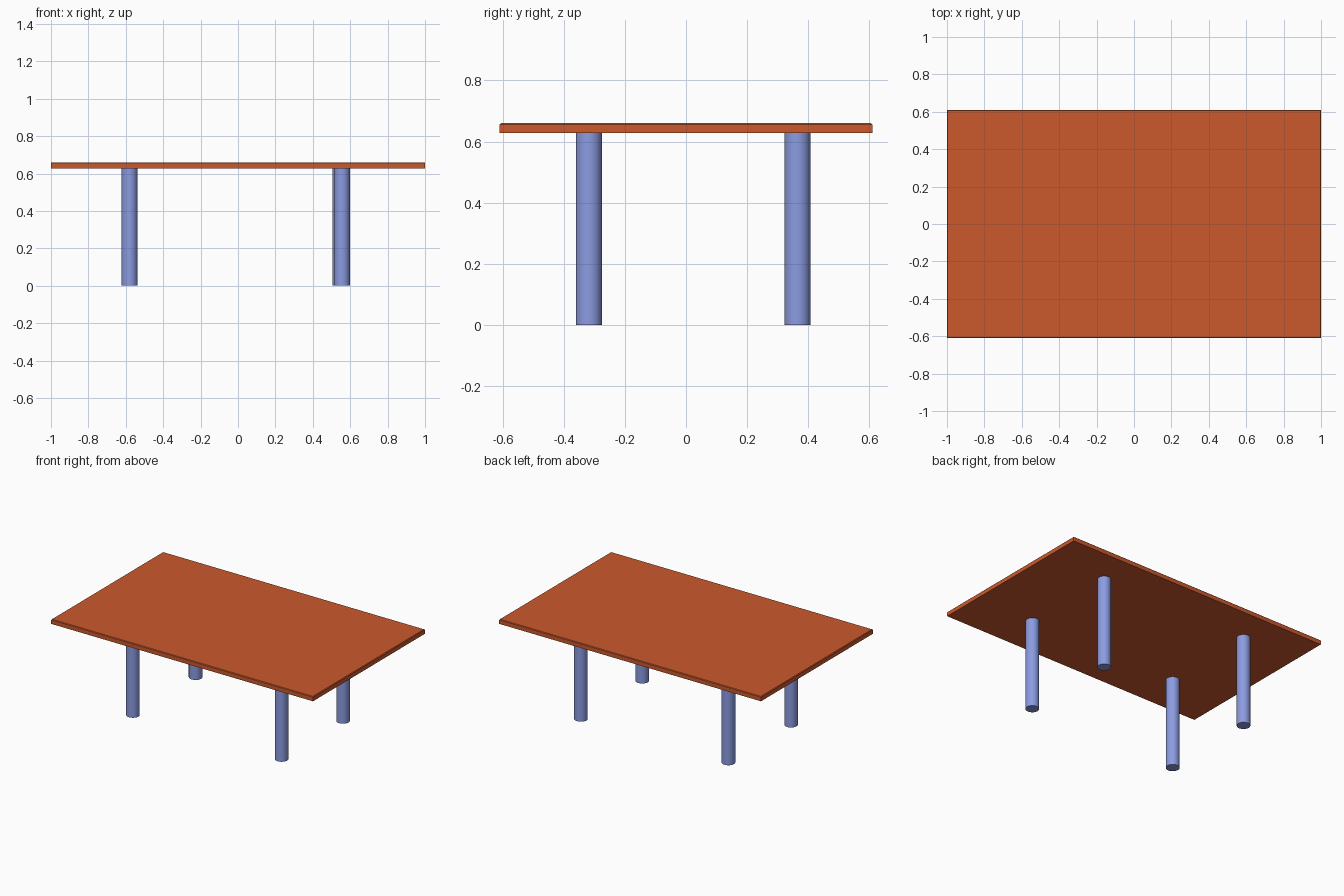
import bpy
import bmesh
import math

if "Cube" in bpy.data.objects:
    bpy.data.objects.remove(bpy.data.objects["Cube"])

TOP_Z, UNDER_Z = 0.66, 0.628
LEG_R = 0.0425


def material(name, rgb):
    m = bpy.data.materials.new(name)
    m.diffuse_color = (*rgb, 1.0)
    m.use_nodes = True
    m.node_tree.nodes["Principled BSDF"].inputs["Base Color"].default_value = m.diffuse_color
    return m


orange = material("orange", (0.60, 0.10, 0.026))
blue = material("blue", (0.26, 0.33, 0.75))

# Table top: thin slab with a tiny chamfer around the upper edge
bpy.ops.mesh.primitive_cube_add(size=1, location=(0, 0, (TOP_Z + UNDER_Z) / 2))
top = bpy.context.object
top.name = "table_top"
top.scale = (2.0, 1.22, TOP_Z - UNDER_Z)
bpy.ops.object.transform_apply(location=False, rotation=False, scale=True)
bm = bmesh.new()
bm.from_mesh(top.data)
rim = [e for e in bm.edges if all(v.co.z > 0 for v in e.verts)]
bmesh.ops.bevel(bm, geom=rim, offset=0.004, segments=1, affect='EDGES')
bm.to_mesh(top.data)
bm.free()
top.data.materials.append(orange)

# Four round legs, standing slightly off the regular grid
legs = {
    "front_left_leg": (-0.58, -0.318),
    "front_right_leg": (0.556, -0.318),
    "back_left_leg": (-0.58, 0.365),
    "back_right_leg": (0.547, 0.365),
}
for name, (x, y) in legs.items():
    bpy.ops.mesh.primitive_cylinder_add(vertices=32, radius=LEG_R, depth=UNDER_Z,
                                        location=(x, y, UNDER_Z / 2))
    leg = bpy.context.object
    leg.name = name
    leg.data.materials.append(blue)
    bpy.ops.object.shade_smooth_by_angle(angle=math.radians(30))
